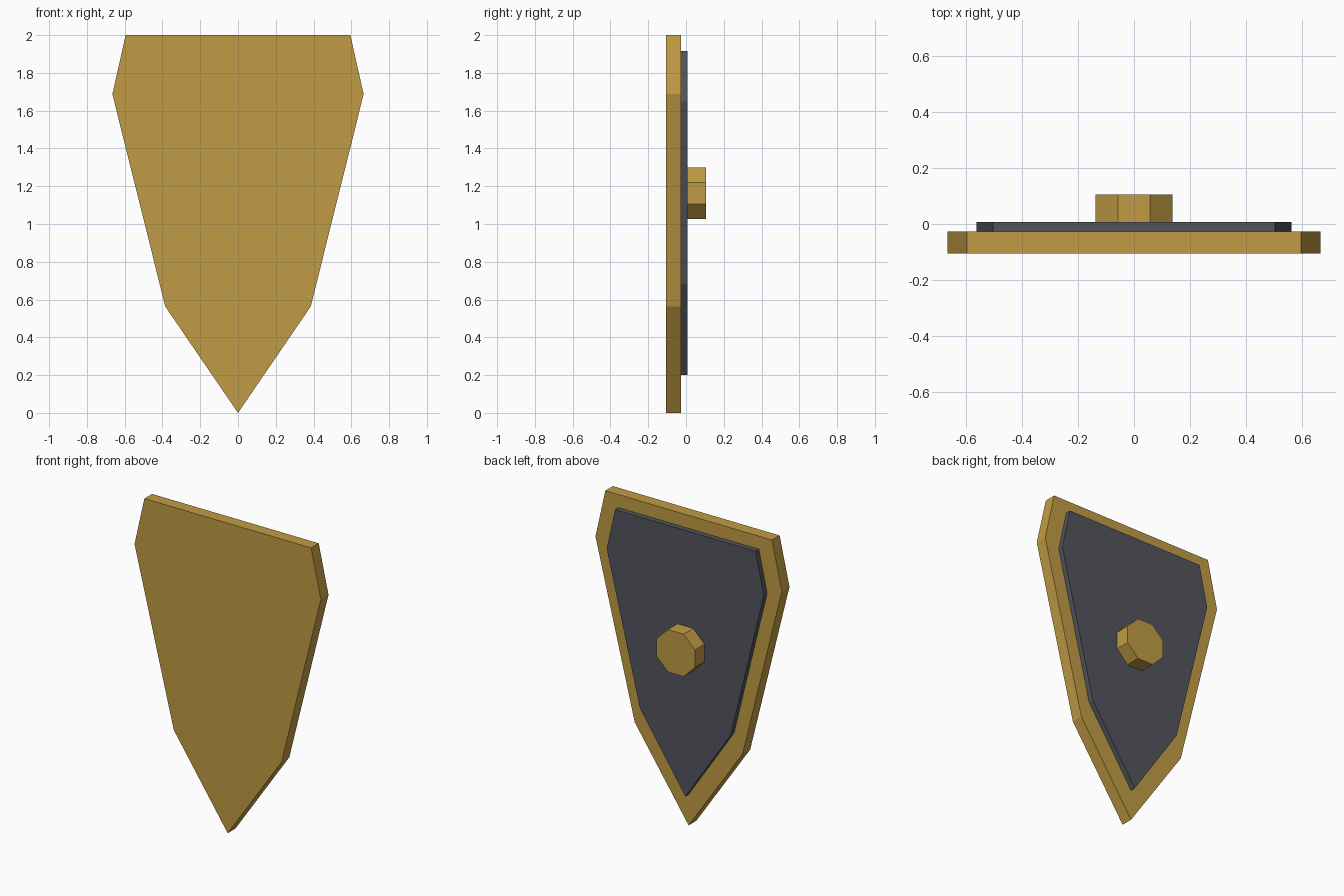
import bpy, math

if "Cube" in bpy.data.objects:
    bpy.data.objects.remove(bpy.data.objects["Cube"])


def material(name, rgb):
    m = bpy.data.materials.new(name)
    m.diffuse_color = (*rgb, 1)
    m.use_nodes = True
    m.node_tree.nodes["Principled BSDF"].inputs["Base Color"].default_value = m.diffuse_color
    return m


gold = material("gold", (0.53, 0.33, 0.058))
dark = material("dark_grey", (0.084, 0.09, 0.107))


def plate(name, profile, y0, y1, mat):
    """Extrude an x/z outline from y0 back to y1."""
    n = len(profile)
    verts = [(x, y, z) for y in (y0, y1) for x, z in profile]
    faces = [range(n), range(2 * n - 1, n - 1, -1)]
    faces += [(i, i + n, (i + 1) % n + n, (i + 1) % n) for i in range(n)]
    mesh = bpy.data.meshes.new(name)
    mesh.from_pydata(verts, [], [tuple(f) for f in faces])
    mesh.materials.append(mat)
    obj = bpy.data.objects.new(name, mesh)
    bpy.context.collection.objects.link(obj)
    return obj


# Shield outline: right half from the tip up, mirrored to the left
# (counter-clockwise seen from the front)
half = [(0.385, 0.563), (0.665, 1.687), (0.595, 2.0)]
outline = [(0, 0)] + half + [(-x, z) for x, z in reversed(half)]
plate("shield_body", outline, -0.105, -0.027, gold)

# Inset dark panel: the same outline, scaled down
panel = [(x * 0.843, 0.2 + z * 0.858) for x, z in outline]
plate("back_panel", panel, -0.027, 0.007, dark)

# Octagonal boss with flat top and sides
boss = [(0.148 * math.cos(a), 1.162 + 0.148 * math.sin(a))
        for a in (math.radians(22.5 + 45 * i) for i in range(8))]
plate("boss", boss, 0.007, 0.105, gold)
